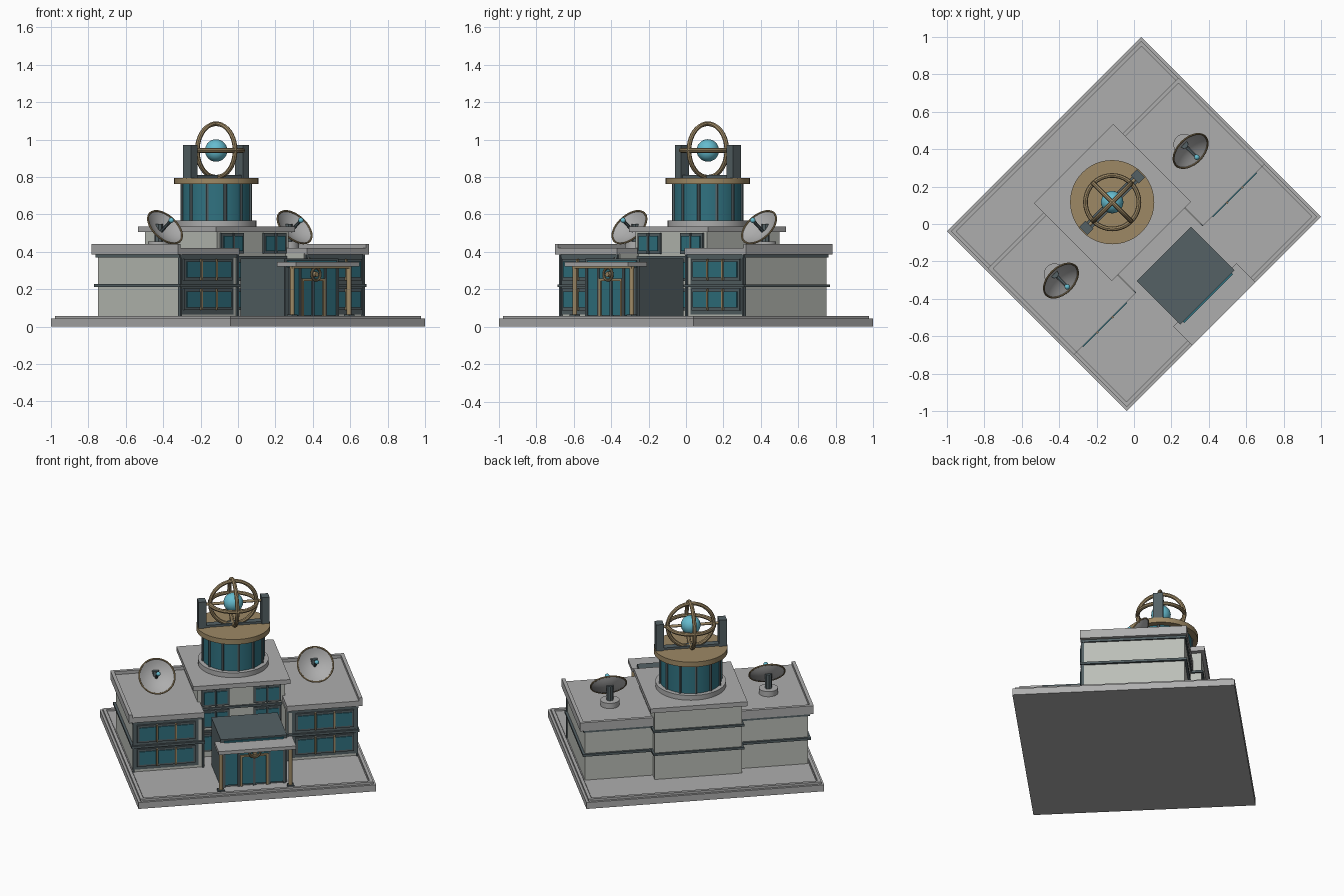
import bpy, bmesh, math
from mathutils import Matrix, Vector

if "Cube" in bpy.data.objects:
    bpy.data.objects.remove(bpy.data.objects["Cube"])

# whole site is turned 45 degrees; parts are laid out in site axes (entrance on -y)
SITE = Matrix.Rotation(math.radians(45), 4, 'Z')


def material(name, rgb):
    m = bpy.data.materials.new(name)
    m.diffuse_color = (*rgb, 1)
    m.use_nodes = True
    m.node_tree.nodes["Principled BSDF"].inputs["Base Color"].default_value = m.diffuse_color
    return m


WALL = material("pale wall", (.50, .52, .48))
STONE = material("grey stone", (.42, .42, .42))
SLATE = material("dark slate", (.09, .12, .13))
GLASS = material("teal glass", (.03, .17, .22))
BRONZE = material("bronze", (.34, .25, .13))
CYAN = material("bright cyan", (.13, .50, .62))


def finish(bm, name, mat, place=Matrix(), smooth=False):
    me = bpy.data.meshes.new(name)
    bm.to_mesh(me)
    bm.free()
    me.materials.append(mat)
    ob = bpy.data.objects.new(name, me)
    bpy.context.collection.objects.link(ob)
    ob.matrix_world = SITE @ place
    if smooth:
        bpy.ops.object.select_all(action='DESELECT')
        ob.select_set(True)
        bpy.context.view_layer.objects.active = ob
        bpy.ops.object.shade_smooth_by_angle(angle=math.radians(40))
    return ob


def box(name, mat, x0, x1, y0, y1, z0, z1):
    bm = bmesh.new()
    bmesh.ops.create_cube(bm, size=1)
    bmesh.ops.scale(bm, vec=(abs(x1 - x0), y1 - y0, z1 - z0), verts=bm.verts)
    return finish(bm, name, mat, Matrix.Translation(((x0 + x1) / 2, (y0 + y1) / 2, (z0 + z1) / 2)))


def rod(name, mat, a, b, r, sides=12):
    a, b = Vector(a), Vector(b)
    bm = bmesh.new()
    bmesh.ops.create_cone(bm, cap_ends=True, segments=sides, radius1=r, radius2=r, depth=(b - a).length)
    turn = (b - a).to_track_quat('Z', 'Y').to_matrix().to_4x4()
    return finish(bm, name, mat, Matrix.Translation((a + b) / 2) @ turn, smooth=sides > 8)


def ball(name, mat, c, r):
    bm = bmesh.new()
    bmesh.ops.create_uvsphere(bm, u_segments=24, v_segments=14, radius=r)
    return finish(bm, name, mat, Matrix.Translation(c), smooth=True)


def ring(name, mat, place, major, minor, n=40, k=8):
    bm = bmesh.new()
    v = [[bm.verts.new(((major + minor * math.cos(q)) * math.cos(p),
                        (major + minor * math.cos(q)) * math.sin(p), minor * math.sin(q)))
          for q in (2 * math.pi * j / k for j in range(k))]
         for p in (2 * math.pi * i / n for i in range(n))]
    for i in range(n):
        for j in range(k):
            i2, j2 = (i + 1) % n, (j + 1) % k
            bm.faces.new((v[i][j], v[i2][j], v[i2][j2], v[i][j2]))
    return finish(bm, name, mat, place, smooth=True)


def bowl(name, mat, place, radius, depth, n=32, steps=6):
    bm = bmesh.new()
    rows = [[bm.verts.new((radius * t * math.cos(a), radius * t * math.sin(a), depth * (t * t - 1)))
             for a in (2 * math.pi * j / n for j in range(n))]
            for t in (i / steps for i in range(1, steps + 1))]
    tip = bm.verts.new((0, 0, -depth))
    for j in range(n):
        j2 = (j + 1) % n
        bm.faces.new((tip, rows[0][j2], rows[0][j]))
        for lo, hi in zip(rows, rows[1:]):
            bm.faces.new((lo[j], lo[j2], hi[j2], hi[j]))
    return finish(bm, name, mat, place, smooth=True)


def window(name, x0, x1, y, z0, z1, panes, mullion):
    """Slate frame on a -y wall with glass panes and slim mullions."""
    box(name + "_frame", SLATE, x0, x1, y - .012, y, z0, z1)
    m = .014
    w = (x1 - x0 - m) / panes
    for i in range(panes):
        box(name + "_pane", GLASS, x0 + m + i * w, x0 + (i + 1) * w, y - .018, y - .011, z0 + m, z1 - m)
        if i:
            box(name + "_mullion", mullion, x0 + i * w + .002, x0 + i * w + .012, y - .022, y - .011, z0, z1)


# plinth with raised kerb
BX, BY = .735, .679
box("plinth", STONE, -BX, BX, -BY, BY, 0, .043)
box("plaza", STONE, -BX + .04, BX - .04, -BY + .04, BY - .04, .04, .048)
for s in (-1, 1):
    a, b = sorted((s * (BX - .015), s * (BX - .035)))
    box("kerb_side", STONE, a, b, -BY + .015, BY - .015, .04, .058)
    a, b = sorted((s * (BY - .015), s * (BY - .035)))
    box("kerb_end", STONE, -BX + .015, BX - .015, a, b, .04, .058)

# side wings
for s in (-1, 1):
    def sbox(name, mat, xa, xb, *rest):
        a, b = sorted((s * xa, s * xb))
        return box(name, mat, a, b, *rest)
    sbox("wing_wall", WALL, .25, .69, -.25, .37, .045, .39)
    sbox("wing_belt", SLATE, .25, .705, -.268, .385, .212, .227)
    sbox("wing_cornice", SLATE, .265, .70, -.258, .378, .37, .386)
    sbox("wing_roof", STONE, .255, .722, -.267, .385, .385, .42)
    sbox("wing_parapet_side", STONE, .70, .722, -.267, .385, .42, .441)
    sbox("wing_parapet_back", STONE, .255, .70, .363, .385, .42, .441)
    # dark glazed front
    sbox("wing_front_panel", SLATE, .29, .69, -.255, -.25, .065, .375)
    x0, x1 = sorted((s * .31, s * .67))
    for z in (.088, .248):
        window("wing_window", x0, x1, -.255, z, z + .115, 3, BRONZE)
    for x in (.255, .685):
        sbox("wing_pilaster", SLATE, x, x + .012, -.262, -.245, .05, .385)

# central block
box("centre_wall", WALL, -.27, .27, -.11, .435, .045, .51)
for z in (.212, .365):
    box("centre_belt", SLATE, -.282, .282, -.122, .447, z, z + .014)
box("centre_roof", STONE, -.30, .30, -.132, .457, .505, .535)
for x0 in (-.245, .075):
    for z, h in ((.088, .115), (.245, .115), (.39, .11)):
        window("centre_window", x0, x0 + .17, -.11, z, z + h, 2, SLATE)

# entrance hall
box("entrance_hall", SLATE, -.205, .205, -.555, -.225, .045, .365)
box("entrance_glass", GLASS, -.185, .185, -.564, -.554, .06, .355)
for x in (-.185, -.095, 0, .095, .185):
    box("entrance_mullion", SLATE, x - .007, x + .007, -.57, -.555, .05, .32)
for x in (-.08, .08):
    box("door_jamb", BRONZE, x - .006, x + .006, -.574, -.556, .05, .25)
box("door_lintel", BRONZE, -.086, .086, -.574, -.556, .245, .257)
box("canopy", STONE, -.24, .24, -.68, -.535, .322, .345)
box("canopy_beam", BRONZE, -.225, .225, -.635, -.615, .31, .323)
for x in (-.215, .215):
    rod("canopy_post", BRONZE, (x, -.625, .045), (x, -.625, .32), .013)
    box("post_foot", SLATE, x - .02, x + .02, -.645, -.605, .045, .065)
ring("door_ornament_ring", BRONZE, Matrix.Translation((0, -.59, .28)) @ Matrix.Rotation(math.pi / 2, 4, 'X'), .033, .007)
rod("door_ornament_hub", BRONZE, (0, -.597, .28), (0, -.556, .28), .014)

# rotunda on the central roof
CY = .165
rod("rotunda_foot", STONE, (0, CY, .53), (0, CY, .567), .215, 40)
rod("rotunda_glass", GLASS, (0, CY, .56), (0, CY, .765), .187, 36)
for i in range(12):
    a = math.radians(30 * i)
    x, y = .188 * math.cos(a), CY + .188 * math.sin(a)
    rod("rotunda_mullion", SLATE, (x, y, .565), (x, y, .765), .009, 6)
rod("rotunda_cap", BRONZE, (0, CY, .762), (0, CY, .796), .225, 48)

# ringed globe between two pylons
CZ = .942
for s in (-1, 1):
    box("globe_pylon", SLATE, s * .195 - .024, s * .195 + .024, CY - .03, CY + .03, .79, .972)
box("pylon_tie", SLATE, -.18, .18, CY - .022, CY + .022, .79, .81)
rod("globe_axle", BRONZE, (-.2, CY, CZ), (.2, CY, CZ), .009)
ball("globe", CYAN, (0, CY, CZ), .06)
mid = Matrix.Translation((0, CY, CZ))
for axis in ('Z', 'X', 'Y'):
    turn = Matrix() if axis == 'Z' else Matrix.Rotation(math.pi / 2, 4, axis)
    ring("globe_ring", BRONZE, mid @ turn, .143, .0125)

# roof dishes
for s in (-1, 1):
    x = s * .49
    rod("dish_base", STONE, (x, .11, .415), (x, .11, .455), .058, 24)
    rod("dish_post", SLATE, (x, .11, .45), (x, .11, .55), .022, 8)
    place = Matrix.Translation((x, .062, .532)) @ Matrix.Rotation(math.radians(52), 4, 'X')
    bowl("dish", STONE, place, .11, .036)
    ring("dish_rim", BRONZE, place, .11, .005)
    tip = place @ Vector((0, 0, .06))
    rod("dish_arm", SLATE, place @ Vector((0, 0, -.034)), tip, .009, 8)
    ball("dish_receiver", CYAN, tip, .014)
